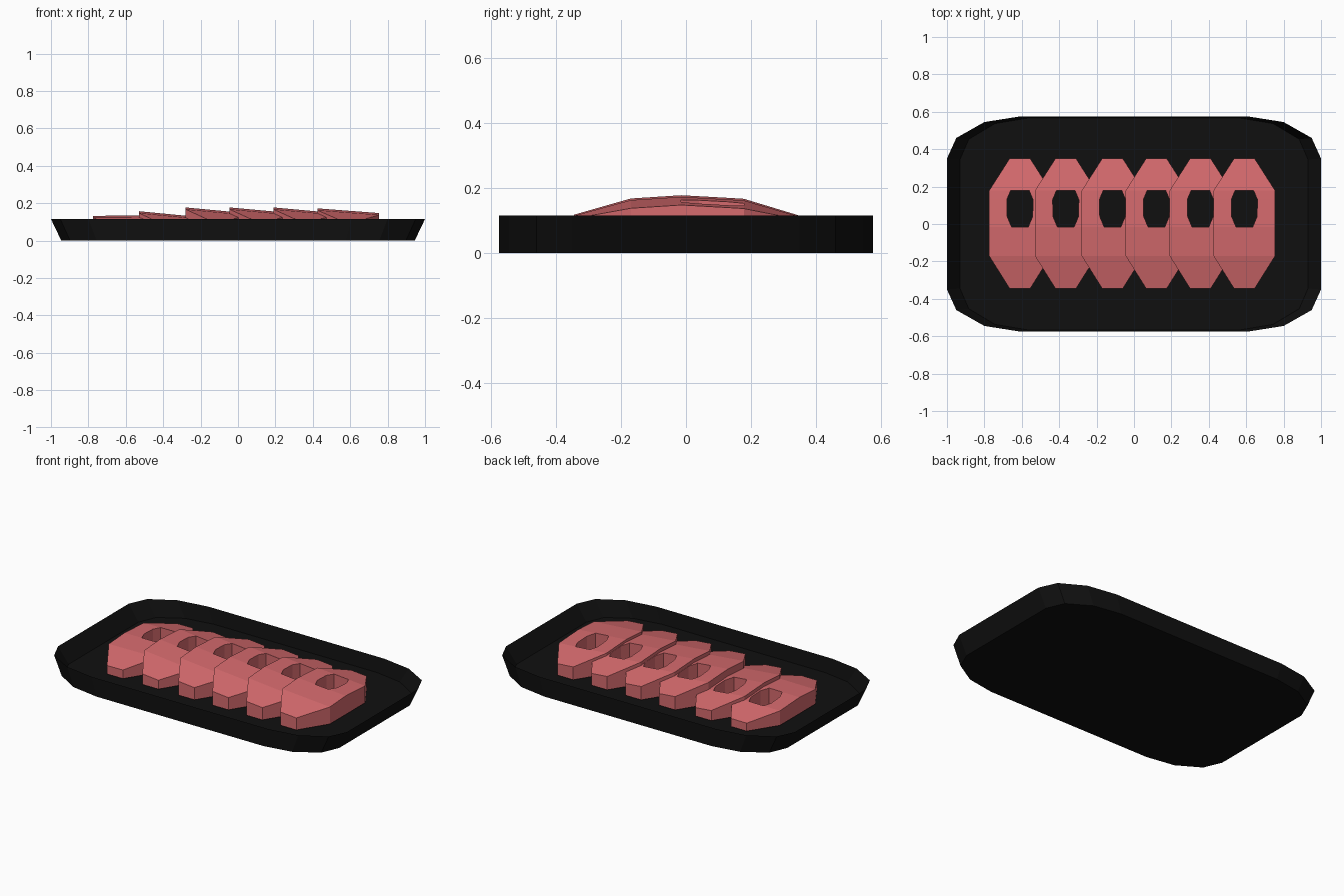
import bpy, bmesh

if "Cube" in bpy.data.objects:
    bpy.data.objects.remove(bpy.data.objects["Cube"])


def material(name, rgb):
    m = bpy.data.materials.new(name)
    m.diffuse_color = (*rgb, 1)
    m.use_nodes = True
    m.node_tree.nodes["Principled BSDF"].inputs["Base Color"].default_value = m.diffuse_color
    return m


def add_object(name, bm, mat):
    bmesh.ops.recalc_face_normals(bm, faces=bm.faces)
    me = bpy.data.meshes.new(name)
    bm.to_mesh(me)
    bm.free()
    me.materials.append(mat)
    ob = bpy.data.objects.new(name, me)
    bpy.context.collection.objects.link(ob)
    return ob


black = material("black_plastic", (0.005, 0.005, 0.005))
pink = material("pink_meat", (0.67, 0.145, 0.155))

# Tray: rounded outline, lofted from the base to the rim and down to the floor
quarter = [(1, .35), (.95, .46), (.8, .545), (.61, .575)]
outline = (quarter + [(-x, y) for x, y in reversed(quarter)]
           + [(-x, -y) for x, y in quarter]
           + [(x, -y) for x, y in reversed(quarter)])
bm = bmesh.new()
rings = [[bm.verts.new((x * sx, y * sy, z)) for x, y in outline]
         for sx, sy, z in ((.945, 1, 0), (1, 1, .115), (.93, .985, .02))]
n = len(outline)
for a, b in zip(rings, rings[1:]):
    for i in range(n):
        j = (i + 1) % n
        bm.faces.new((a[i], a[j], b[j], b[i]))
bm.faces.new(rings[0])
bm.faces.new(rings[-1])
add_object("tray", bm, black)

# Slices: rows of (y, half width, hole half width, drop of the arched top)
rows = [(-.345, .055, .02, .05), (-.17, .165, .045, .01), (-.015, .165, .045, 0),
        (.04, .165, .068, .003), (.13, .165, .07, .008), (.178, .165, .05, .011),
        (.35, .055, .02, .053)]
HOLE_ROWS = (2, 3, 4)
BOTTOM = .03


def meat_slice(name, cx, z_left, z_right):
    bm = bmesh.new()
    grid = []
    for y, w, h, drop in rows:
        grid.append([bm.verts.new((cx + x, y, z_left + (z_right - z_left) * (x + .165) / .33 - drop))
                     for x in (-w, -h, h, w)])
    for r in range(len(rows) - 1):
        for c in range(3):
            if c == 1 and r in HOLE_ROWS:
                continue
            bm.faces.new((grid[r][c], grid[r][c + 1], grid[r + 1][c + 1], grid[r + 1][c]))
    # thicken down to a flat underside, keeping the top faces
    ext = bmesh.ops.extrude_face_region(bm, geom=bm.faces[:], use_keep_orig=True)
    for v in ext["geom"]:
        if isinstance(v, bmesh.types.BMVert):
            v.co.z = BOTTOM
    add_object(name, bm, pink)


# Overlapping row of six slices, each leaning on the one before
lean = [(-.61, .132, .135), (-.365, .157, .125), (-.115, .177, .146),
        (.12, .177, .147), (.355, .177, .147), (.59, .172, .147)]
for i, (cx, zl, zr) in enumerate(lean):
    meat_slice(f"slice_{i + 1}", cx, zl, zr)
